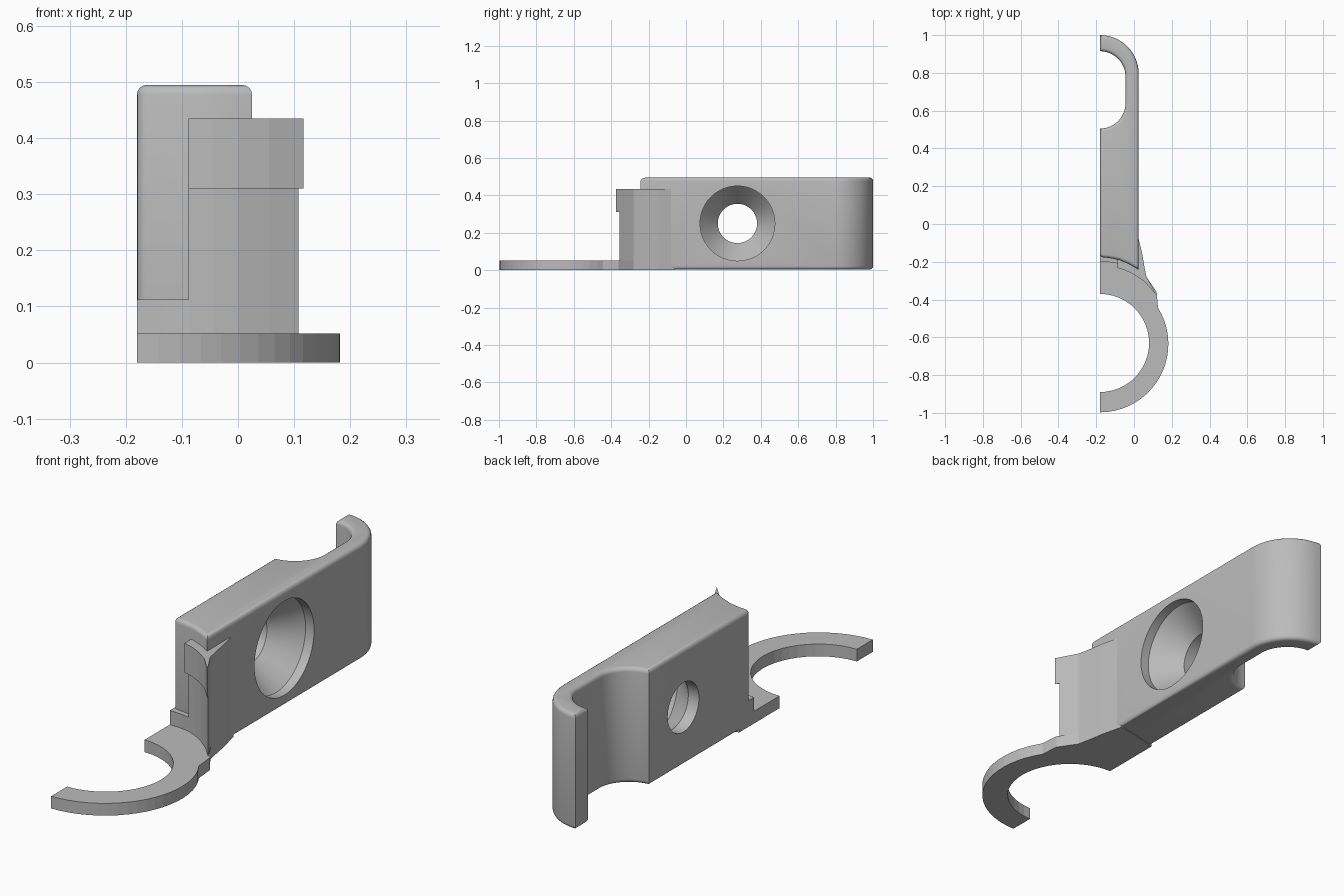
import bpy, bmesh, math

if "Cube" in bpy.data.objects:
    bpy.data.objects.remove(bpy.data.objects["Cube"])

grey = bpy.data.materials.new("plain grey")
grey.diffuse_color = (0.5, 0.5, 0.5, 1)
grey.use_nodes = True
grey.node_tree.nodes["Principled BSDF"].inputs["Base Color"].default_value = grey.diffuse_color


def arc(cx, cy, r, a0, a1, n):
    pts = []
    for i in range(n + 1):
        a = math.radians(a0 + (a1 - a0) * i / n)
        pts.append((cx + r * math.cos(a), cy + r * math.sin(a)))
    return pts


def finish(bm, name):
    bmesh.ops.recalc_face_normals(bm, faces=bm.faces)
    me = bpy.data.meshes.new(name)
    bm.to_mesh(me)
    bm.free()
    me.materials.append(grey)
    ob = bpy.data.objects.new(name, me)
    bpy.context.collection.objects.link(ob)
    return ob


def prism(name, pts, z0, z1, bevel=0, front_y=-9):
    bm = bmesh.new()
    f = bm.faces.new([bm.verts.new((x, y, z0)) for x, y in pts])
    r = bmesh.ops.extrude_face_region(bm, geom=[f])
    for v in r["geom"]:
        if isinstance(v, bmesh.types.BMVert):
            v.co.z = z1
    bmesh.ops.recalc_face_normals(bm, faces=bm.faces)
    if bevel:
        # round the rims and the left front upright
        edges = []
        for e in bm.edges:
            a, b = e.verts[0].co, e.verts[1].co
            upright = abs(a.z - b.z) > 0.01
            if not upright or (a.y < front_y and a.x < -0.17):
                edges.append(e)
        bmesh.ops.bevel(bm, geom=edges, offset=bevel, offset_type='OFFSET',
                        segments=4, profile=0.5, affect='EDGES', clamp_overlap=True)
    return finish(bm, name)


# Hooked main body
body_pts = [(-0.18, -0.175), (-0.13, -0.18), (-0.08, -0.19), (-0.027, -0.212), (0.025, -0.243)]
body_pts += arc(-0.18, 0.795, 0.205, 0, 90, 14)
body_pts += arc(-0.18, 0.78, 0.135, 90, 0, 12)
body_pts += arc(-0.18, 0.64, 0.135, 0, -90, 12)
body = prism("hooked_body", body_pts, 0.004, 0.495, 0.022, -0.1)

# Countersunk screw hole, turned around the x axis
N = 48
bm = bmesh.new()
rings = []
for x, r in [(0.1, 0.2), (-0.015, 0.2), (-0.13, 0.105), (-0.3, 0.105)]:
    rings.append([bm.verts.new((x, 0.275 + r * math.cos(2 * math.pi * i / N),
                                0.25 + r * math.sin(2 * math.pi * i / N))) for i in range(N)])
for a, b in zip(rings, rings[1:]):
    for i in range(N):
        j = (i + 1) % N
        bm.faces.new((a[i], a[j], b[j], b[i]))
bm.faces.new(rings[0])
bm.faces.new(rings[-1])
cutter = finish(bm, "hole_cutter")
cutter.hide_render = True
mod = body.modifiers.new("hole", 'BOOLEAN')
mod.operation = 'DIFFERENCE'
mod.solver = 'EXACT'
mod.object = cutter
bpy.context.view_layer.objects.active = body
body.select_set(True)
bpy.ops.object.modifier_apply(modifier="hole")
bpy.data.objects.remove(cutter)
bpy.ops.object.shade_smooth_by_angle(angle=math.radians(30))

# Flat half ring with its web under the post
side = [(0.02, -0.06), (0.042, -0.15), (0.054, -0.22), (0.066, -0.28)]
base_pts = arc(-0.18, -0.63, 0.26, -90, 90, 24)
base_pts += [(-0.18, -0.1), (0.0, -0.06)] + side + [(0.12, -0.36)]
base_pts += arc(-0.18, -0.635, 0.362, 32, -90, 20)
prism("half_ring_base", base_pts, 0, 0.052)

# Low sill in front of the body
sill_pts = [(-0.18, -0.2), (-0.13, -0.202), (-0.08, -0.21), (-0.06, -0.12), (-0.18, -0.1)]
prism("sill", sill_pts, 0.03, 0.112)

# Curved post and its overhanging lip
back = side[::-1] + [(0.0, -0.06), (-0.03, -0.12), (-0.088, -0.15)]
post_pts = [(-0.088, -0.208), (-0.045, -0.226), (0.0, -0.252), (0.055, -0.297), (0.108, -0.355)]
prism("post", post_pts + back, 0.03, 0.434)
lip_pts = [(-0.088, -0.232), (-0.045, -0.246), (0.0, -0.267), (0.055, -0.305), (0.117, -0.374)]
prism("post_lip", lip_pts + back[:4] + [(0.0, -0.06), (-0.03, -0.12), (-0.088, -0.15)], 0.31, 0.435)
